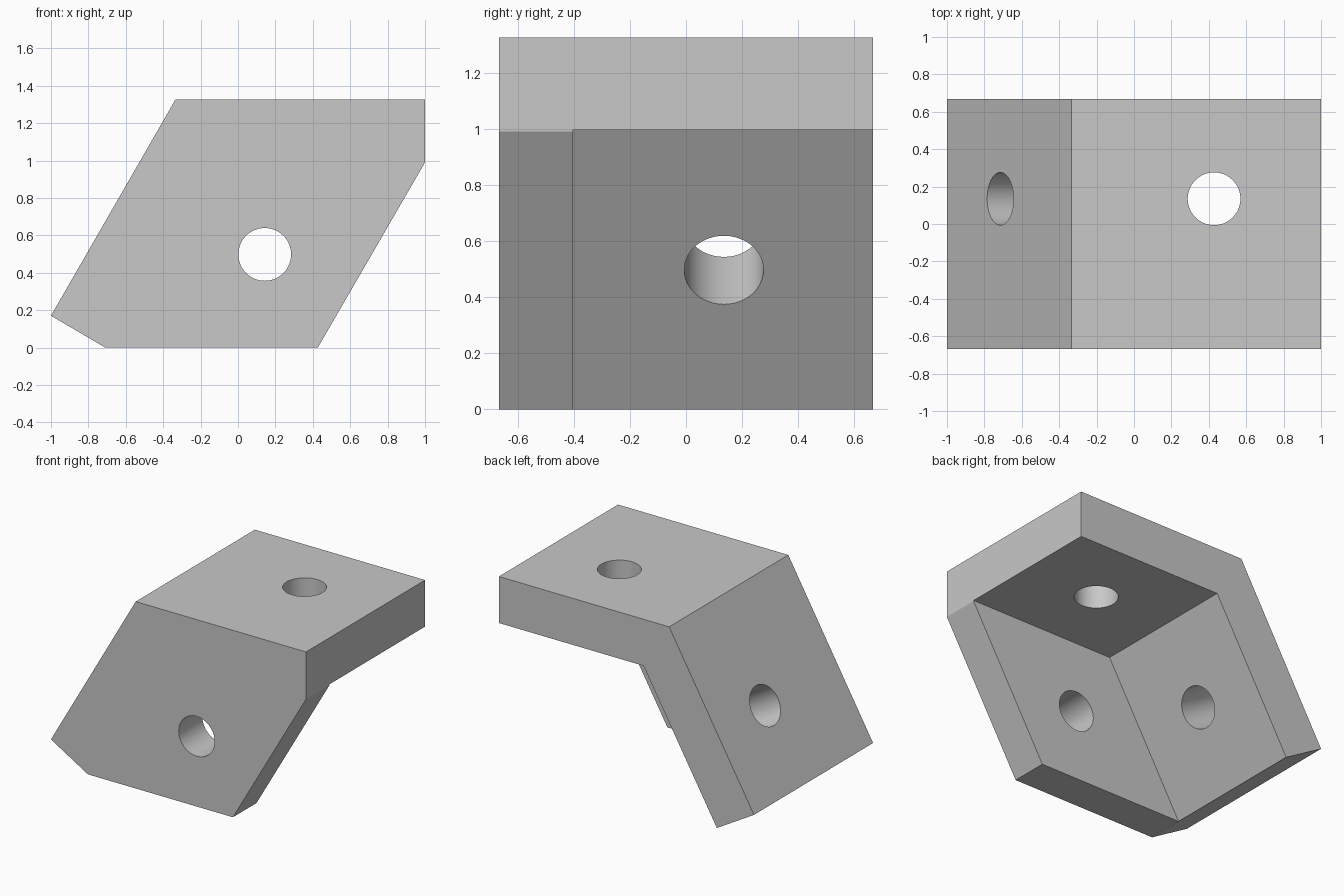
import bpy
import bmesh
from math import radians
from mathutils import Matrix, Vector

default_cube = bpy.data.objects.get("Cube")
if default_cube:
    bpy.data.objects.remove(default_cube, do_unlink=True)

grey = bpy.data.materials.new("plain_grey")
grey.use_nodes = True
colour = (0.58, 0.58, 0.58, 1)
grey.diffuse_color = colour
grey.node_tree.nodes["Principled BSDF"].inputs["Base Color"].default_value = colour

HALF_DEPTH = 0.667
WALL_BACK = -0.402
HOLE_RADIUS = 0.141
HOLE_Y = 0.135


def make_object(name, bm):
    bmesh.ops.recalc_face_normals(bm, faces=bm.faces)
    mesh = bpy.data.meshes.new(name)
    bm.to_mesh(mesh)
    bm.free()
    mesh.materials.append(grey)
    obj = bpy.data.objects.new(name, mesh)
    bpy.context.collection.objects.link(obj)
    return obj


def prism(name, outline, y0, y1):
    """Extrude an x-z outline along y."""
    bm = bmesh.new()
    face = bm.faces.new([bm.verts.new((x, y0, z)) for x, z in outline])
    extruded = bmesh.ops.extrude_face_region(bm, geom=[face])["geom"]
    verts = [v for v in extruded if isinstance(v, bmesh.types.BMVert)]
    bmesh.ops.translate(bm, verts=verts, vec=(0, y1 - y0, 0))
    return make_object(name, bm)


def drill(name, centre, axis):
    """Cylinder cutter just long enough for one plate."""
    turn = Vector(axis).to_track_quat('Z', 'Y').to_matrix().to_4x4()
    bm = bmesh.new()
    bmesh.ops.create_cone(bm, cap_ends=True, segments=64, radius1=HOLE_RADIUS,
                          radius2=HOLE_RADIUS, depth=0.6,
                          matrix=Matrix.Translation(centre) @ turn)
    return make_object(name, bm)


# Solid block with the side wall's six-sided outline
bracket = prism("corner_bracket",
                [(-1, 0.17), (-0.71, 0), (0.427, 0), (1, 0.99),
                 (1, 1.325), (-0.335, 1.325)],
                -HALF_DEPTH, HALF_DEPTH)

# Pocket leaving the top plate, sloping plate and front wall
pocket = prism("pocket_cutter",
               [(-1.286, -1), (-0.134, 0.995), (2, 0.995), (2, -1)],
               WALL_BACK, 1)

# One hole through each plate
cutters = [
    pocket,
    drill("front_hole_cutter", (0.143, -0.53, 0.498), (0, 1, 0)),
    drill("top_hole_cutter", (0.428, HOLE_Y, 1.16), (0, 0, 1)),
    drill("slope_hole_cutter", (-0.57, HOLE_Y, 0.582), (-0.866, 0, 0.5)),
]

bpy.ops.object.select_all(action='DESELECT')
bpy.context.view_layer.objects.active = bracket
bracket.select_set(True)
for cutter in cutters:
    cutter.hide_render = True
    cut = bracket.modifiers.new(cutter.name, 'BOOLEAN')
    cut.operation = 'DIFFERENCE'
    cut.solver = 'EXACT'
    cut.object = cutter
    bpy.ops.object.modifier_apply(modifier=cut.name)
    bpy.data.objects.remove(cutter, do_unlink=True)

bpy.ops.object.shade_smooth_by_angle(angle=radians(25))
